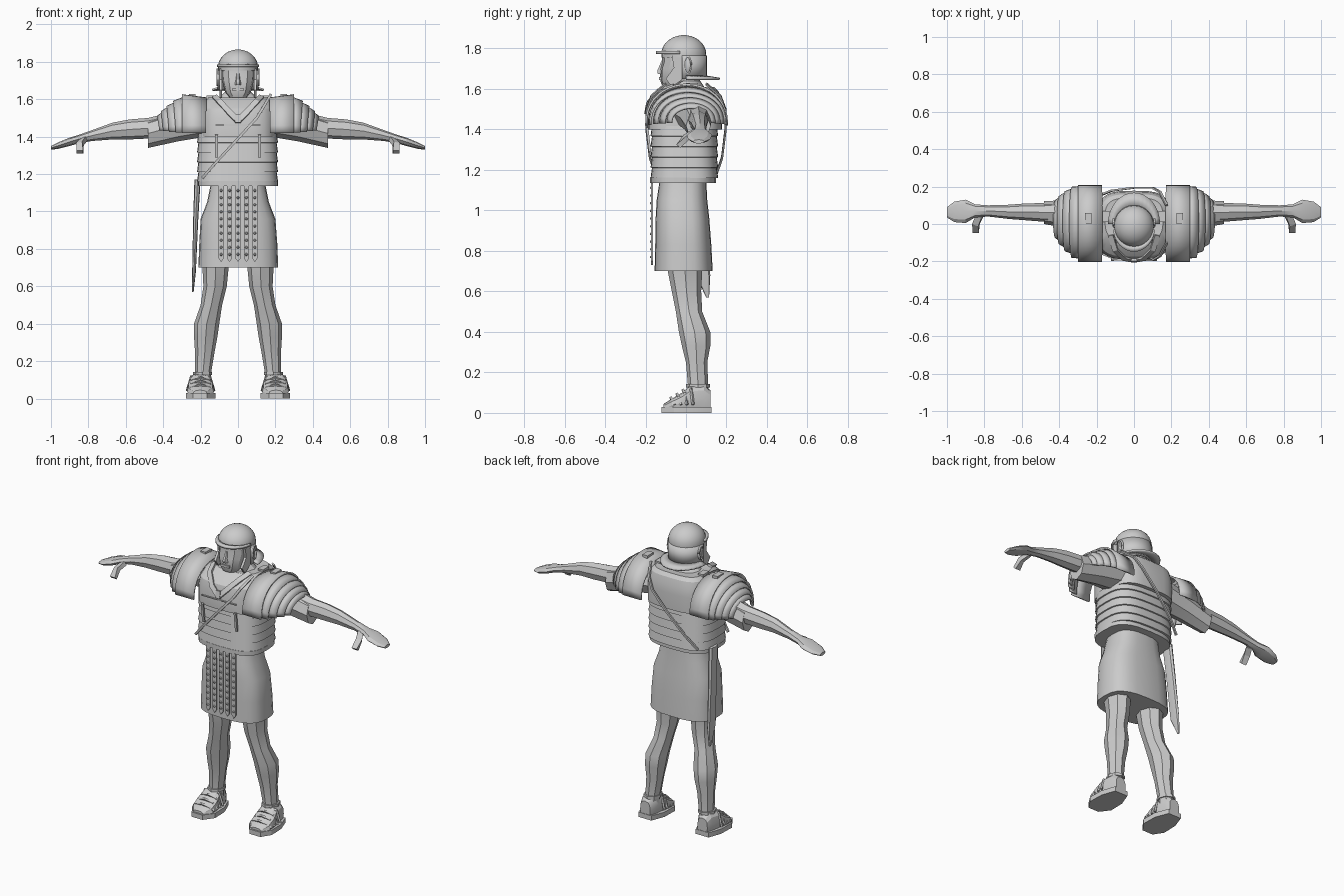
import bpy, bmesh
from math import sin, cos, pi, radians, copysign
from mathutils import Vector

cube = bpy.data.objects.get("Cube")
if cube:
    bpy.data.objects.remove(cube, do_unlink=True)

# One plain grey for the whole figure
grey = bpy.data.materials.new("plain_grey")
grey.use_nodes = True
tone = (0.6, 0.6, 0.6, 1)
grey.diffuse_color = tone
grey.node_tree.nodes["Principled BSDF"].inputs["Base Color"].default_value = tone
made = []


def finish(name, bm, mirror=False, thick=0):
    bmesh.ops.recalc_face_normals(bm, faces=bm.faces)
    mesh = bpy.data.meshes.new(name)
    bm.to_mesh(mesh)
    bm.free()
    mesh.materials.append(grey)
    ob = bpy.data.objects.new(name, mesh)
    bpy.context.collection.objects.link(ob)
    if thick:
        mod = ob.modifiers.new("Thickness", "SOLIDIFY")
        mod.thickness, mod.offset = thick, 0
    if mirror:
        ob.modifiers.new("Mirror", "MIRROR")
    made.append(ob)


def place(axis, t, a, b):
    """Point with t along the axis and a, b across it in x, y, z order."""
    co = [a, b]
    co.insert("xyz".index(axis), t)
    return co


def loft(name, axis, rings, n=12, power=2, mirror=False):
    """Skin of rounded sections: (position, low a, high a, low b, high b)."""
    bm = bmesh.new()
    rows = []
    for t, a0, a1, b0, b1 in rings:
        row = []
        for i in range(n):
            ang = 2 * pi * i / n
            c, s = [copysign(abs(v) ** (2 / power), v) for v in (cos(ang), sin(ang))]
            a, b = (a0 + a1 + (a1 - a0) * c) / 2, (b0 + b1 + (b1 - b0) * s) / 2
            row.append(bm.verts.new(place(axis, t, a, b)))
        rows.append(row)
    for low, high in zip(rows, rows[1:]):
        for i in range(n):
            j = (i + 1) % n
            bm.faces.new((low[i], low[j], high[j], high[i]))
    bm.faces.new(rows[0])
    bm.faces.new(rows[-1])
    finish(name, bm, mirror)


def sheet(name, point, start, end, n, thick, mirror=False):
    """Curved strip: point(angle, side) for side 0 and 1."""
    bm = bmesh.new()
    rows = []
    for i in range(n + 1):
        ang = radians(start + (end - start) * i / n)
        rows.append([bm.verts.new(point(ang, side)) for side in (0, 1)])
    for p, q in zip(rows, rows[1:]):
        bm.faces.new((p[0], p[1], q[1], q[0]))
    finish(name, bm, mirror, thick)


def prism(name, axis, outline, lo, hi, mirror=False):
    bm = bmesh.new()
    ends = [[bm.verts.new(place(axis, t, a, b)) for a, b in outline] for t in (lo, hi)]
    for end in ends:
        bm.faces.new(end)
    for i in range(len(outline)):
        j = (i + 1) % len(outline)
        bm.faces.new((ends[0][i], ends[0][j], ends[1][j], ends[1][i]))
    finish(name, bm, mirror)


def strap(name, path, width, thick, mirror=False, up=(0, 1, 0)):
    """Flat strap along a path; up is the thin direction."""
    bm = bmesh.new()
    path = [Vector(p) for p in path]
    rows = []
    for i, p in enumerate(path):
        way = (path[min(i + 1, len(path) - 1)] - path[max(i - 1, 0)]).normalized()
        side = way.cross(Vector(up)).normalized() * width / 2
        out = side.cross(way).normalized() * thick / 2
        rows.append([bm.verts.new(p + s * side + o * out)
                     for s, o in ((1, 1), (1, -1), (-1, -1), (-1, 1))])
    for p, q in zip(rows, rows[1:]):
        for i in range(4):
            j = (i + 1) % 4
            bm.faces.new((p[i], p[j], q[j], q[i]))
    bm.faces.new(rows[0])
    bm.faces.new(rows[-1])
    finish(name, bm, mirror)


# Legs and feet
loft("leg", "z", [
    (.08, .145, .23, .01, .11), (.13, .145, .23, .01, .11), (.25, .125, .23, 0, .105),
    (.33, .11, .235, -.02, .12), (.4, .1, .235, -.035, .12), (.5, .085, .2, -.05, .08),
    (.6, .06, .185, -.07, .075), (.7, .05, .19, -.09, .08), (.8, .04, .2, -.1, .09)],
    n=8, mirror=True)
loft("sandal_upper", "y", [
    (-.11, .165, .24, 0, .045), (-.07, .13, .27, 0, .07), (-.02, .128, .272, 0, .1),
    (.02, .138, .262, 0, .135), (.09, .148, .248, 0, .14), (.122, .165, .235, 0, .11)],
    n=12, power=2.6, mirror=True)
prism("sandal_sole", "z", [
    (.165, -.12), (.24, -.12), (.278, -.06), (.275, .04), (.245, .125),
    (.155, .125), (.122, .04), (.12, -.06)], 0, .03, mirror=True)
for i in range(4):
    y, top = -.075 + .03 * i, .075 + .019 * i
    strap("sandal_lace", [(.128, y + .02, .04), (.15, y + .01, top - .015), (.2, y, top),
                          (.25, y + .01, top - .015), (.272, y + .02, .04)],
          .012, .01, True, up=(0, -.5, 1))
loft("ankle_strap", "z", [(.125, .138, .24, 0, .118), (.142, .138, .24, 0, .118)],
     n=8, mirror=True)

# Tunic skirt, belt and hanging apron straps
loft("tunic_skirt", "z", [
    (.7, -.212, .215, -.155, .132), (.83, -.207, .21, -.152, .125),
    (.96, -.2, .2, -.15, .115), (1.05, -.165, .165, -.145, .105),
    (1.15, -.145, .145, -.13, .1)], n=24, power=2.8)
loft("belt", "z", [(1.135, -.215, .215, -.177, .147), (1.162, -.215, .215, -.177, .147)],
     n=24, power=3)
for i in range(-2, 3):
    x = .045 * i
    prism("apron_strap", "y", [(x - .014, 1.14), (x + .014, 1.14), (x + .014, .75),
                               (x, .73), (x - .014, .75)], -.172, -.164)
    for k in range(10):
        z = .77 + .038 * k
        loft("apron_stud", "y", [(-.179, x - .004, x + .004, z - .004, z + .004),
                                 (-.17, x - .009, x + .009, z - .009, z + .009)], n=6)

# Banded body armour: overlapping hoops, then the upper breast and back
hoops = []
for i in range(5):
    z = 1.16 + .052 * i
    for dz, g in ((0, .007), (.05, 0)):
        hoops.append((z + dz, -.212 - g, .207 + g, -.168 - g, .152 + g))
loft("body_hoops", "z", hoops, n=32, power=3)
loft("breast_and_back", "z", [
    (1.4, -.2, .2, -.19, .178), (1.5, -.2, .2, -.19, .178), (1.55, -.195, .195, -.175, .172),
    (1.59, -.18, .18, -.13, .16), (1.61, -.155, .155, -.09, .14), (1.605, -.11, .11, -.06, .1)],
    n=32, power=3.4)
strap("breast_buckle_strap", [(.115, -.192, 1.41), (.115, -.178, 1.29)], .014, .012, True)
strap("breast_seam", [(-.12, -.192, 1.462), (.12, -.192, 1.462)], .006, .008)
strap("neck_scarf", [(0, -.195, 1.485), (.05, -.187, 1.535), (.1, -.14, 1.59),
                     (.125, -.06, 1.615)], .03, .012, True, up=(0, 1, -.5))
strap("scarf_knot", [(0, -.192, 1.52), (0, -.2, 1.475)], .03, .014)

# Shoulder plates: nested arches shrinking outwards
lames = [(.17, .3, .2, .2, 1.605, 1.622), (.29, .345, .19, .185, 1.608, 1.587),
         (.33, .38, .174, .156, 1.582, 1.56), (.37, .41, .15, .125, 1.557, 1.532),
         (.4, .43, .12, .098, 1.532, 1.505)]
for i, (x0, x1, r0, r1, t0, t1) in enumerate(lames):
    def arch(ang, side):
        r, top, low = (r0, r1)[side], (t0, t1)[side], 1.42 + .003 * i
        lean = .012 * (1 - sin(ang)) if i else 0
        return ((x0, x1)[side] - lean, .003 + .006 * i + r * cos(ang),
                low + (top - low) * sin(ang) ** .85)
    sheet("shoulder_plate", arch, 0, 180, 20, .01, True)
for x, y0, y1, z in ((.245, 0, .06, 1.62), (.15, .01, .07, 1.61)):
    strap("shoulder_hinge", [(x, y0, z), (x, y1, z)], .036, .018, True, up=(0, 0, 1))

# Sleeves, arms and hands
loft("sleeve", "x", [(.17, -.07, .14, 1.4, 1.57), (.32, -.03, .13, 1.375, 1.545),
                     (.48, 0, .122, 1.34, 1.495)], n=8, mirror=True)
loft("arm_and_hand", "x", [
    (.4, .005, .12, 1.39, 1.52), (.48, .012, .112, 1.39, 1.5), (.58, .02, .11, 1.385, 1.492),
    (.67, .027, .103, 1.385, 1.475), (.78, .04, .1, 1.377, 1.435), (.85, .035, .105, 1.365, 1.41),
    (.9, .005, .13, 1.35, 1.395), (.96, .01, .12, 1.335, 1.37), (1, .035, .09, 1.33, 1.35)],
    n=8, mirror=True)
strap("thumb", [(.825, .045, 1.385), (.845, .0, 1.36), (.845, -.038, 1.317)],
      .035, .025, True, up=(0, .5, 1))

# Neck, head and face
loft("neck", "z", [(1.56, -.15, .15, -.09, .12), (1.61, -.1, .1, -.06, .09),
                   (1.64, -.07, .07, -.05, .07), (1.72, -.07, .07, -.05, .07)], n=12)
loft("head", "z", [(1.61, -.045, .045, -.115, -.02), (1.64, -.07, .07, -.127, .04),
                   (1.7, -.085, .085, -.128, .07), (1.735, -.088, .088, -.117, .08),
                   (1.79, -.09, .09, -.12, .08)], n=12, power=2.5)
loft("nose", "z", [(1.675, -.018, .018, -.142, -.1), (1.69, -.016, .016, -.145, -.1),
                   (1.74, -.008, .008, -.122, -.1)], n=6)
strap("mouth", [(-.03, -.126, 1.652), (.03, -.126, 1.652)], .014, .014)
sheet("ear", lambda a, s: (.1 + .014 * s, .008 + .018 * cos(a), 1.718 + .042 * sin(a)),
      0, 360, 12, .008, True)

# Helmet: dome, back, neck guard, brow ridge and cheek guards
dome = [(1.755, -.107, .107, -.122, .1)]
for i in range(8):
    a = radians(12 * i)
    r = cos(a)
    dome.append((1.772 + .094 * sin(a), -.107 * r, .107 * r, -.011 - .111 * r, -.011 + .111 * r))
loft("helmet_dome", "z", dome, n=24)
sheet("helmet_back", lambda a, s: (.106 * cos(a), -.011 + .11 * sin(a), 1.65 + .115 * s),
      -5, 185, 16, .008)
sheet("neck_guard", lambda a, s: ((.104 + .034 * s) * cos(a), (.095 + .072 * s) * sin(a),
                                  1.662 - .012 * s), 0, 180, 16, .01)
sheet("brow_ridge", lambda a, s: ((.1 + .012 * s) * cos(a), -.02 + (.1 + .028 * s) * sin(a),
                                  1.78), 185, 355, 16, .014)
prism("cheek_guard", "x", [(-.01, 1.765), (-.07, 1.765), (-.06, 1.705), (-.1, 1.65),
                           (-.07, 1.61), (-.02, 1.645)], .085, .1, mirror=True)

# Shoulder belt carrying the sheathed sword
for name, y in (("baldric_front", -1), ("baldric_back", 1)):
    strap(name, [(.175, .1 * y, 1.625), (.14, .17 * y, 1.565), (.1, .194 * y, 1.5),
                 (0, .194 * y, 1.39), (-.12, .178 * y, 1.26), (-.19, .15 * y, 1.18)],
          .014, .01)
loft("sword_sheath", "z", [
    (.57, -.247, -.237, .1, .114), (.68, -.245, -.225, .047, .12),
    (.95, -.24, -.213, .025, .095), (1.17, -.233, -.2, .005, .075)], n=8, power=3)

# Smooth the rounded surfaces and keep the hard edges
bpy.ops.object.select_all(action="DESELECT")
for ob in made:
    ob.select_set(True)
bpy.context.view_layer.objects.active = made[0]
bpy.ops.object.shade_smooth_by_angle(angle=radians(25))
